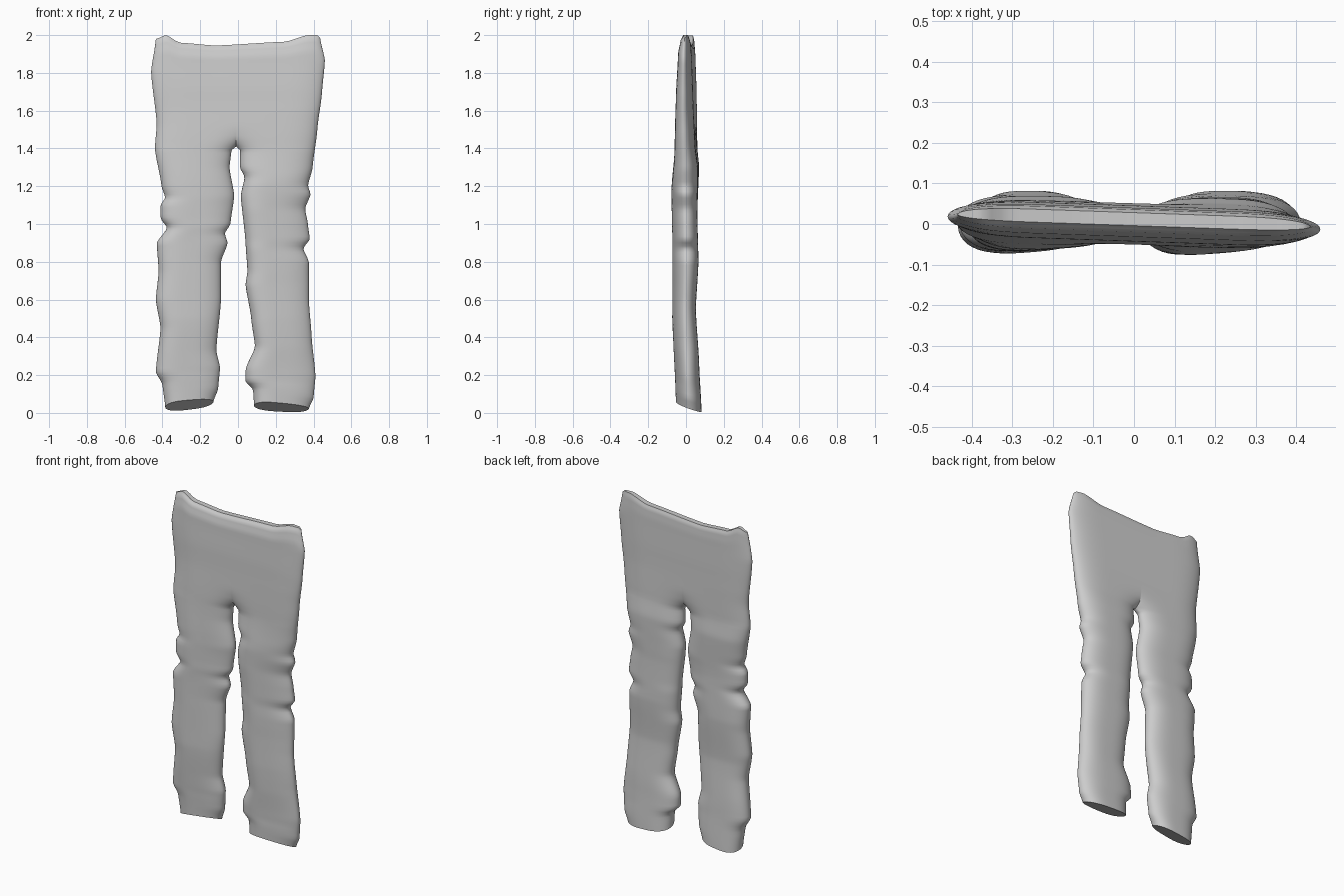
import bpy
import bmesh
import math

default_cube = bpy.data.objects.get("Cube")
if default_cube:
    bpy.data.objects.remove(default_cube, do_unlink=True)

CROTCH, WAIST, HEM = 1.41, 1.95, 0.05
CENTRE = -0.01
COLUMNS = 24

# Silhouette edges as (height, x) pairs, from hem to waist
right_outer = [(.05, -.385), (.16, -.4), (.22, -.435), (.45, -.41), (.6, -.435), (.75, -.42),
               (.9, -.43), (.98, -.375), (1.03, -.41), (1.1, -.41), (1.14, -.385), (1.2, -.405),
               (1.4, -.44), (1.53, -.43), (1.8, -.46), (1.95, -.435)]
right_inner = [(.05, -.13), (.12, -.105), (.24, -.095), (.33, -.115), (.6, -.09), (.8, -.09),
               (.9, -.055), (.95, -.07), (1, -.04), (1.15, -.02), (1.3, -.045), (1.39, -.035),
               (1.41, CENTRE)]
left_outer = [(.05, .375), (.1, .4), (.2, .41), (.4, .39), (.6, .375), (.8, .375), (.87, .345),
              (.92, .38), (1, .37), (1.08, .355), (1.16, .385), (1.2, .37), (1.3, .395),
              (1.5, .42), (1.7, .445), (1.85, .46), (1.95, .435)]
left_inner = [(.05, .085), (.13, .08), (.17, .04), (.23, .04), (.35, .09), (.5, .07), (.68, .04),
              (.75, .05), (.9, .04), (1.15, .015), (1.25, .035), (1.3, .01), (1.39, .012),
              (1.41, CENTRE)]

# Depth of the cloth at each height, and the wavy waistline
hip_front = [(1.41, -.055), (1.7, -.043), (1.88, -.032), (1.93, -.02), (1.95, -.004)]
right_front = [(.05, -.045), (.5, -.07), (.9, -.064), (1.2, -.062)] + hip_front
left_front = [(.05, -.048), (.5, -.066), (.9, -.066), (1.2, -.072)] + hip_front
back_depth = [(.05, .082), (.25, .07), (.55, .052), (.8, .066), (1.05, .06), (1.3, .066),
              (1.41, .054), (1.7, .046), (1.88, .04), (1.93, .036), (1.95, .028)]
waistline = [(-.435, 1.98), (-.38, 2), (-.31, 1.96), (-.12, 1.945), (.25, 1.965),
             (.37, 2), (.42, 2), (.435, 1.985)]


def clamp(value):
    return max(0.0, min(1.0, value))


def sample(points, at):
    """Eased interpolation along a list of pairs."""
    if at <= points[0][0]:
        return points[0][1]
    for (a, va), (b, vb) in zip(points, points[1:]):
        if at <= b:
            t = (at - a) / (b - a)
            t = 0.6 * t + 0.4 * t * t * (3 - 2 * t)
            return va + (vb - va) * t
    return points[-1][1]


def fullness(u, z):
    """Thickness across a leg: rounded at both edges, open at the centre above the crotch."""
    edge = abs(2 * u - 1) ** 3
    if u > 0.5 and z > CROTCH:
        edge *= 1 - math.sqrt(clamp((z - CROTCH) / 0.1))
    return math.sqrt(max(0.0, 1 - edge))


def right_hem(x, y):
    return 0.12 * (x + 0.26) - 0.4 * y


def left_hem(x, y):
    return -0.015 - 0.35 * y - 0.05 * (x - 0.23)


def add_half(bm, outer, inner, front_depth, hem, bulge):
    """Loft one trouser half from the hem up to the waist."""
    leg_rows = [HEM + (CROTCH - HEM) * i / 80 for i in range(81)]
    hip_rows = [CROTCH + (WAIST - CROTCH) * (1 - (1 - i / 28) ** 1.5) for i in range(1, 29)]
    sheets = {}
    for side, depth in (("front", front_depth), ("back", back_depth)):
        grid = []
        for z in leg_rows + hip_rows:
            xo, xi = sample(outer, z), sample(inner, z)
            middle = 0.35 * (sample(front_depth, z) + sample(back_depth, z))
            hip = clamp((z - 1.1) / 0.5)
            row = []
            for i in range(COLUMNS + 1):
                u = (1 - math.cos(math.pi * i / COLUMNS)) / 2
                x = xo + (xi - xo) * u
                lean = 1
                if side == "front":
                    lean += bulge * (2 * u - 1) * clamp((CROTCH - z) * 3)
                y = middle + (sample(depth, z) - middle) * fullness(u, z) * lean
                # The hips are turned slightly about the vertical
                y -= 0.035 * x * hip
                lift = hem(x, y) * clamp(1 - (z - HEM) / 0.2)
                lift += (sample(waistline, x) - WAIST) * clamp((z - 1.7) / 0.25) ** 1.5
                row.append(bm.verts.new((x, y, z + lift)))
            grid.append(row)
        for low, high in zip(grid, grid[1:]):
            for i in range(COLUMNS):
                bm.faces.new((low[i], low[i + 1], high[i + 1], high[i]))
        sheets[side] = grid
    # Close the hem and the waist
    for end in (0, -1):
        front, back = sheets["front"][end], sheets["back"][end]
        for i in range(COLUMNS):
            bm.faces.new((front[i], front[i + 1], back[i + 1], back[i]))


# Trousers: two halves welded along the centre seam
bm = bmesh.new()
add_half(bm, right_outer, right_inner, right_front, right_hem, -0.2)
add_half(bm, left_outer, left_inner, left_front, left_hem, 0.32)
bmesh.ops.remove_doubles(bm, verts=bm.verts, dist=0.0004)
bmesh.ops.recalc_face_normals(bm, faces=bm.faces)
mesh = bpy.data.meshes.new("trousers")
bm.to_mesh(mesh)
bm.free()
trousers = bpy.data.objects.new("trousers", mesh)
bpy.context.collection.objects.link(trousers)

# Plain grey cloth
cloth = bpy.data.materials.new("grey_cloth")
cloth.use_nodes = True
grey = (0.6, 0.6, 0.6, 1)
cloth.diffuse_color = grey
cloth.node_tree.nodes["Principled BSDF"].inputs["Base Color"].default_value = grey
mesh.materials.append(cloth)

bpy.ops.object.select_all(action="DESELECT")
trousers.select_set(True)
bpy.context.view_layer.objects.active = trousers
bpy.ops.object.shade_smooth_by_angle(angle=math.radians(50))
